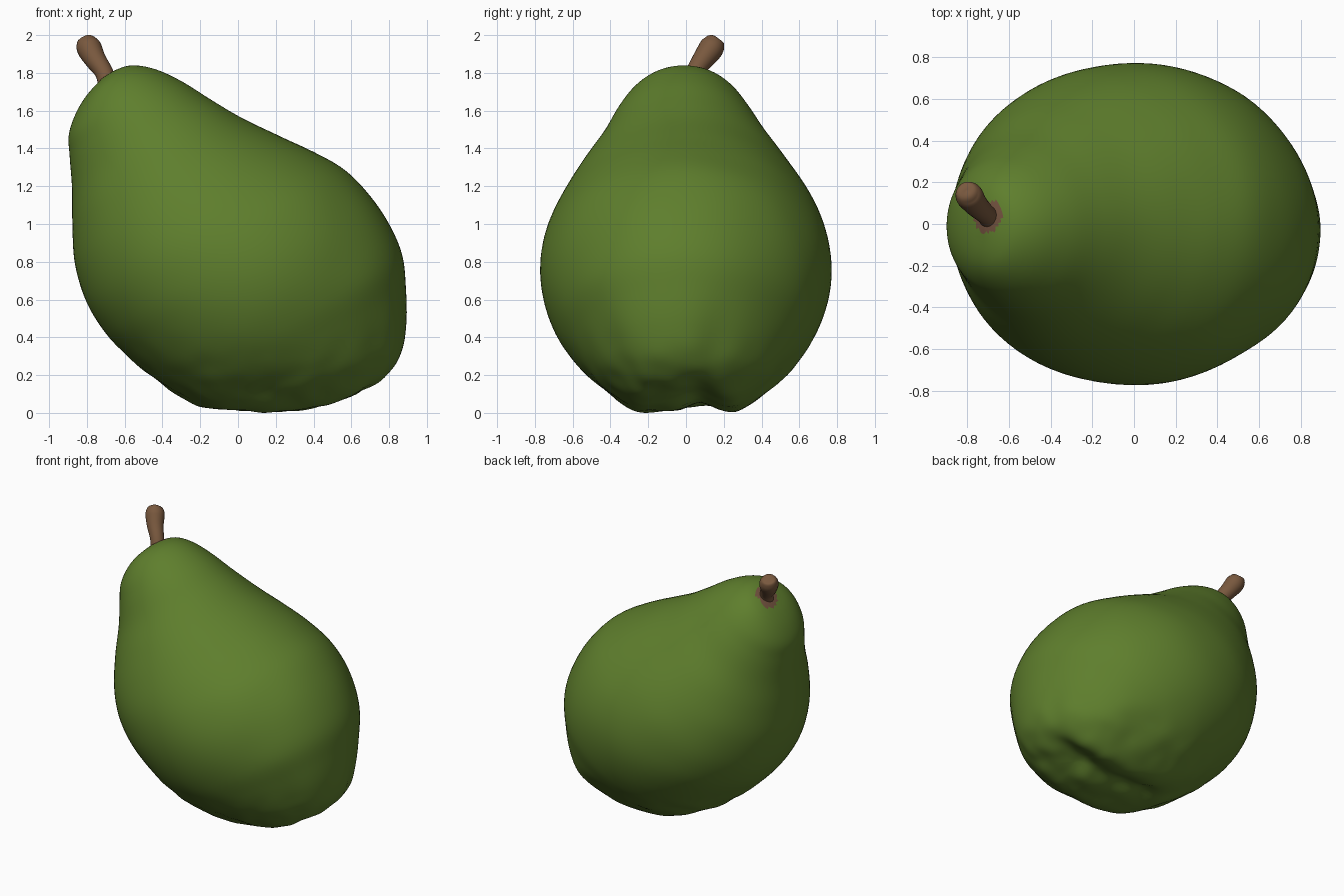
import bpy, bmesh, math
from mathutils import Vector, noise

if "Cube" in bpy.data.objects:
    bpy.data.objects.remove(bpy.data.objects["Cube"])

def material(name, rgb):
    m = bpy.data.materials.new(name)
    m.diffuse_color = (*rgb, 1)
    m.use_nodes = True
    m.node_tree.nodes["Principled BSDF"].inputs["Base Color"].default_value = m.diffuse_color
    return m

green = material("pear green", (0.113, 0.21, 0.026))
brown = material("stem brown", (0.19, 0.098, 0.048))
patch = material("stem scar brown", (0.16, 0.08, 0.046))

def spline(rows, steps):
    """Catmull-Rom through rows of numbers; returns (parameter, row) pairs."""
    out = []
    n = len(rows)
    for i in range(n - 1):
        a, b, c, d = rows[max(i - 1, 0)], rows[i], rows[i + 1], rows[min(i + 2, n - 1)]
        for s in range(steps):
            t = s / steps
            out.append((i + t, [0.5 * (2 * q + (r - p) * t + (2 * p - 5 * q + 4 * r - u) * t * t
                                       + (3 * q - p - 3 * r + u) * t ** 3)
                                for p, q, r, u in zip(a, b, c, d)]))
    out.append((n - 1, list(rows[-1])))
    return out

def loft(rings):
    """Skin closed rings of points; rings shrunk to a point become poles."""
    bm = bmesh.new()
    vs = [[bm.verts.new(p) for p in ring] for ring in rings]
    n = len(rings[0])
    for a, b in zip(vs, vs[1:]):
        for i in range(n):
            j = (i + 1) % n
            bm.faces.new((a[i], a[j], b[j], b[i]))
    bmesh.ops.remove_doubles(bm, verts=bm.verts, dist=1e-5)
    bmesh.ops.recalc_face_normals(bm, faces=bm.faces)
    bm.normal_update()
    return bm

def finish(bm, name, mats):
    me = bpy.data.meshes.new(name)
    for m in mats:
        me.materials.append(m)
    for f in bm.faces:
        f.smooth = True
    bm.to_mesh(me)
    bm.free()
    ob = bpy.data.objects.new(name, me)
    bpy.context.collection.objects.link(ob)
    return ob

def smooth01(x):
    x = min(max(x, 0), 1)
    return x * x * (3 - 2 * x)

# Pear body: tilted slices from stem end to blossom end
# (left x, left z, right x, right z, half depth in y)
slices = [
    (-0.72, 1.77, -0.72, 1.77, 0),
    (-0.80, 1.68, -0.65, 1.815, 0.13),
    (-0.86, 1.58, -0.56, 1.84, 0.22),
    (-0.895, 1.47, -0.44, 1.82, 0.297),
    (-0.89, 1.36, -0.30, 1.755, 0.365),
    (-0.88, 1.20, -0.14, 1.655, 0.447),
    (-0.878, 1.00, 0.03, 1.555, 0.555),
    (-0.86, 0.78, 0.22, 1.465, 0.655),
    (-0.80, 0.58, 0.40, 1.38, 0.727),
    (-0.70, 0.42, 0.57, 1.28, 0.765),
    (-0.58, 0.30, 0.70, 1.15, 0.77),
    (-0.45, 0.19, 0.80, 1.00, 0.74),
    (-0.32, 0.10, 0.87, 0.83, 0.68),
    (-0.20, 0.035, 0.89, 0.65, 0.595),
    (-0.06, 0.015, 0.89, 0.47, 0.505),
    (0.08, 0.01, 0.86, 0.31, 0.415),
    (0.25, 0.01, 0.78, 0.19, 0.29),
    (0.40, 0.025, 0.67, 0.125, 0.145),
    (0.52, 0.08, 0.52, 0.08, 0),
]
SIDES = 96
rings = []
for t, (lx, lz, rx, rz, w) in spline(slices, 6):
    k = smooth01((t - 12) / 4)                       # soft lobes near the blossom end
    bulge = smooth01((t - 4) / 3) * (1 - smooth01((t - 11) / 4))
    mid = Vector(((lx + rx) / 2, 0, (lz + rz) / 2))
    half = Vector(((rx - lx) / 2, 0, (rz - lz) / 2))
    ring = []
    for i in range(SIDES):
        a = math.tau * i / SIDES
        ca, sa = math.cos(a), math.sin(a)
        crease = math.cos(2.5 * (a - math.pi + 0.22)) ** 8
        s = 1 + k * (0.012 - 0.045 * crease)
        ring.append(mid + (half * (ca - 0.03 * bulge * sa * sa) + Vector((0, w * sa, 0))) * s)
    rings.append(ring)
bm = loft(rings)

# Gentle bumps, stronger near the base, and a groove across the underside
for v in bm.verts:
    low = smooth01((0.5 - v.co.z) / 0.45)
    d = 0.004 * noise.noise(v.co * 3) + 0.010 * low * noise.noise(v.co * 8)
    v.co += v.normal * d
    under = smooth01((0.28 - v.co.z) / 0.22) * smooth01((v.co.x + 0.25) / 0.3)
    v.co.z += 0.045 * under * math.exp(-((v.co.y - 0.07) / 0.09) ** 2)
    v.co.z -= 0.03 * under * math.exp(-((abs(v.co.y) - 0.27) / 0.1) ** 2)
    v.co.y -= 0.03 * smooth01((v.co.x - 0.5) / 0.4) + 0.012 * smooth01((v.co.z - 1.2) / 0.5)
zmin = min(v.co.z for v in bm.verts)
for v in bm.verts:
    v.co.z -= zmin * max(1 - v.co.z / 0.5, 0)

# Brown scar around the stem, with a ragged rim
foot = Vector((-0.705, 0.035, 1.775))
for f in bm.faces:
    c = f.calc_center_median()
    if (c - foot).length < 0.086 + 0.03 * noise.noise(c * 16):
        f.material_index = 1
finish(bm, "pear_body", [green, patch])

# Stem: bent tube with a thicker rounded end (x, y, z, radius)
path = [
    (-0.685, 0.02, 1.72, 0.054),
    (-0.708, 0.045, 1.80, 0.048),
    (-0.755, 0.090, 1.87, 0.057),
    (-0.785, 0.130, 1.925, 0.066),
    (-0.796, 0.146, 1.957, 0.060),
    (-0.800, 0.154, 1.980, 0.042),
    (-0.803, 0.160, 1.989, 0.0),
]
pts = [r for _, r in spline(path, 4)]
rings = []
for i, (x, y, z, r) in enumerate(pts):
    a, b = pts[max(i - 1, 0)], pts[min(i + 1, len(pts) - 1)]
    axis = (Vector(b[:3]) - Vector(a[:3])).normalized()
    u = axis.cross(Vector((0, 1, 0))).normalized()
    v = axis.cross(u)
    rings.append([Vector((x, y, z)) + (u * math.cos(math.tau * j / 24) + v * math.sin(math.tau * j / 24)) * max(r, 0)
                  for j in range(24)])
finish(loft(rings), "stem", [brown])
